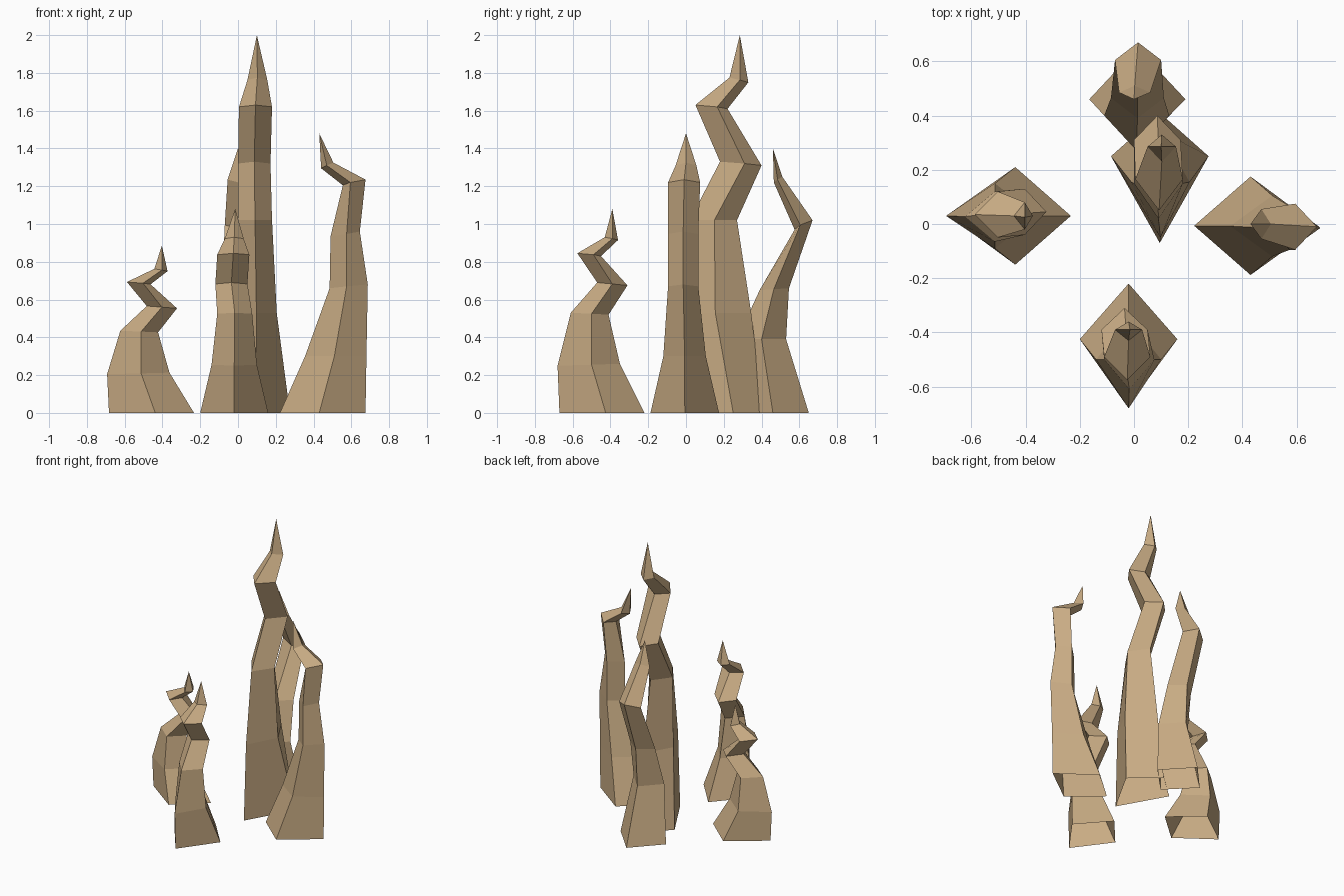
import bpy

mat = bpy.data.materials.new("tan_stone")
mat.diffuse_color = (0.58, 0.41, 0.23, 1)


def spire(name, rings, tip, turned=False, zscale=1, shift=(0, 0)):
    """Loft four-sided rings up to a point; base stays open.
    ring = (y_front, z_front, y_back, z_back, y_side, x_left, x_right)
    turned: quarter turn, so the bend lies along x instead of y."""
    verts = []
    for yf, zf, yb, zb, ys, xl, xr in rings:
        xc, zs = (xl + xr) / 2, (zf + zb) / 2
        verts += [(xc, yf, zf), (xr, ys, zs), (xc, yb, zb), (xl, ys, zs)]
    verts.append(tip)
    if turned:
        verts = [(y, -x, z) for x, y, z in verts]
    verts = [(x + shift[0], y + shift[1], z * zscale) for x, y, z in verts]
    faces = []
    last = len(rings) - 1
    for r in range(len(rings)):
        for i in range(4):
            a, b = 4 * r + i, 4 * r + (i + 1) % 4
            faces.append((a, b, len(verts) - 1) if r == last
                         else (a, b, b + 4, a + 4))
    me = bpy.data.meshes.new(name)
    me.from_pydata(verts, [], faces)
    me.materials.append(mat)
    ob = bpy.data.objects.new(name, me)
    bpy.context.collection.objects.link(ob)


# short crooked spires: same shape, one turned and lower
crooked = [
    (-.67, 0, -.22, 0, -.425, -.20, .16),
    (-.68, .25, -.35, .26, -.50, -.14, .10),
    (-.61, .53, -.41, .52, -.50, -.11, .075),
    (-.47, .69, -.31, .675, -.39, -.12, .05),
    (-.575, .845, -.45, .83, -.49, -.11, .06),
    (-.43, .93, -.36, .915, -.39, -.07, .03),
]
spire("front_spire", crooked, (-.015, -.39, 1.08))
spire("left_spire", crooked, (-.015, -.39, 1.08), True, .82, (-.013, .01))

# tall middle spire
spire("tall_spire", [
    (-.07, 0, .41, 0, .25, -.085, .275),
    (-.05, .53, .345, .53, .155, -.01, .205),
    (.02, 1.02, .27, 1.02, .15, 0, .18),
    (.18, 1.33, .40, 1.31, .31, .0, .172),
    (.05, 1.63, .22, 1.61, .165, .005, .18),
    (.23, 1.775, .33, 1.75, .285, .05, .155),
], (.1, .285, 2.0))

# back spire, hooked inwards
spire("back_spire", [
    (.28, 0, .65, 0, .46, -.165, .19),
    (.27, .39, .53, .39, .40, -.11, .13),
    (.39, .65, .545, .66, .465, -.085, .11),
    (.575, .97, .67, 1.02, .605, -.07, .10),
    (.465, 1.22, .51, 1.25, .485, -.055, .06),
], (0, .46, 1.40))

# right spire, hooked inwards
spire("right_spire", [
    (.222, 0, .675, 0, .43, -.175, .188),
    (.355, .30, .68, .30, .51, -.105, .12),
    (.485, .66, .687, .68, .575, -.065, .095),
    (.49, .935, .645, .96, .575, -.065, .095),
    (.555, 1.205, .675, 1.235, .595, -.075, .095),
    (.44, 1.295, .505, 1.325, .47, -.055, .055),
], (0, .43, 1.48), True)
